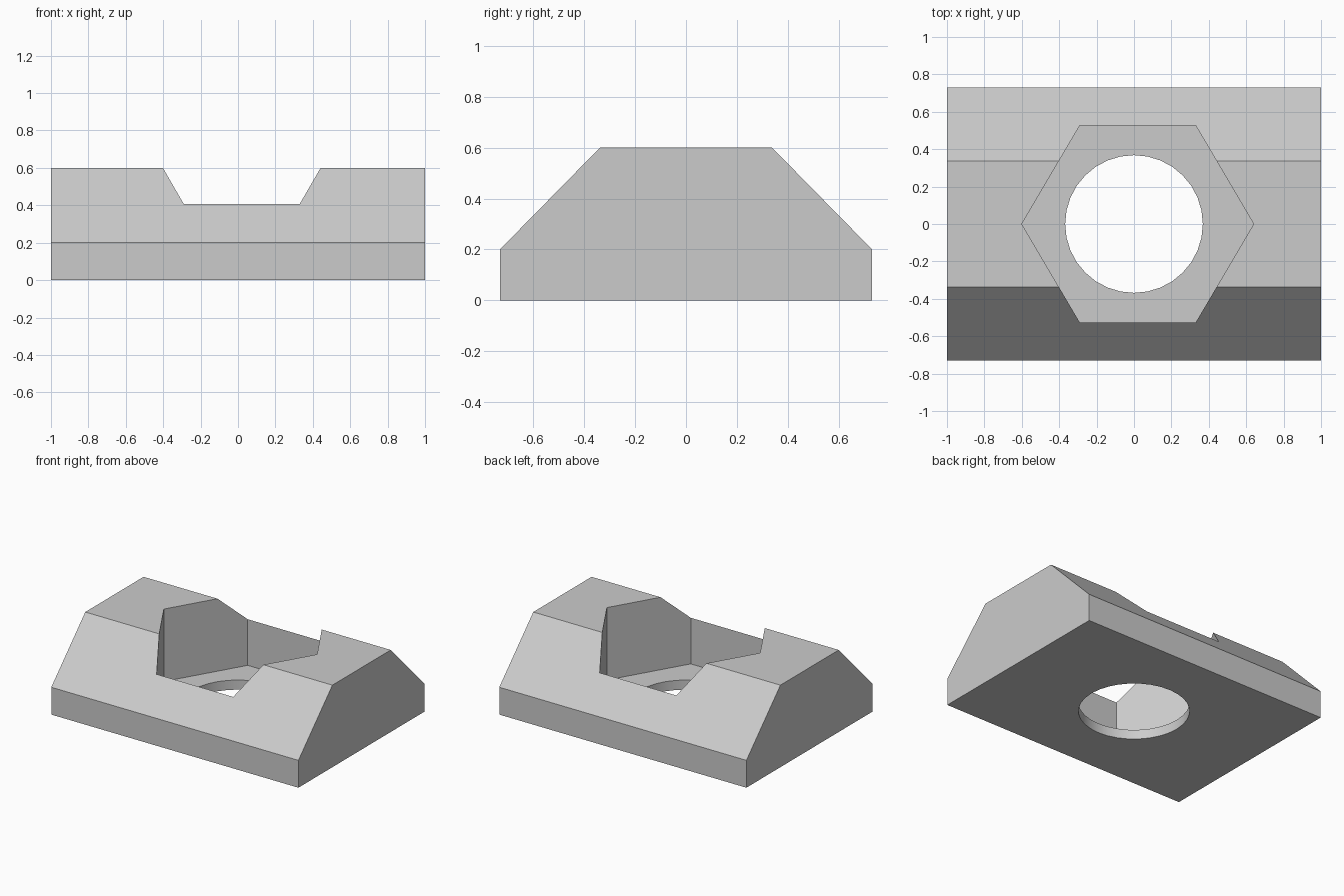
import bpy
import bmesh
from math import cos, sin, tau

cube = bpy.data.objects.get("Cube")
if cube:
    bpy.data.objects.remove(cube, do_unlink=True)

# Plain grey plastic
grey = bpy.data.materials.new("light grey")
grey.use_nodes = True
colour = (0.6, 0.6, 0.6, 1)
grey.diffuse_color = colour
grey.node_tree.nodes["Principled BSDF"].inputs["Base Color"].default_value = colour


def prism(name, outline, offset):
    """Extrude a closed outline of 3D points along an offset."""
    bm = bmesh.new()
    base = bm.faces.new([bm.verts.new(p) for p in outline])
    ext = bmesh.ops.extrude_face_region(bm, geom=[base])
    moved = [v for v in ext["geom"] if isinstance(v, bmesh.types.BMVert)]
    bmesh.ops.translate(bm, verts=moved, vec=offset)
    bmesh.ops.recalc_face_normals(bm, faces=bm.faces)
    mesh = bpy.data.meshes.new(name)
    bm.to_mesh(mesh)
    bm.free()
    mesh.materials.append(grey)
    obj = bpy.data.objects.new(name, mesh)
    bpy.context.collection.objects.link(obj)
    return obj


def ring(cx, rx, ry, z, sides):
    return [(cx + rx * cos(tau * i / sides), ry * sin(tau * i / sides), z)
            for i in range(sides)]


def cut(target, cutter):
    mod = target.modifiers.new(cutter.name, "BOOLEAN")
    mod.operation = "DIFFERENCE"
    mod.solver = "EXACT"
    mod.object = cutter
    bpy.context.view_layer.objects.active = target
    bpy.ops.object.modifier_apply(modifier=mod.name)
    bpy.data.objects.remove(cutter, do_unlink=True)


# Block with sloping front and back
half = [(0.73, 0), (0.73, 0.2), (0.337, 0.6)]
profile = half + [(-y, z) for y, z in reversed(half)]
block = prism("nut_block", [(-1, y, z) for y, z in profile], (2, 0, 0))

# Hexagonal pocket, slightly off centre, and the round hole through its floor
cut(block, prism("hex_pocket", ring(0.02, 0.62, 0.608, 0.07, 6), (0, 0, 1)))
cut(block, prism("bolt_hole", ring(0, 0.368, 0.368, -0.2, 32), (0, 0, 1)))

# Smooth hole wall, crisp edges elsewhere
bpy.ops.object.select_all(action="DESELECT")
block.select_set(True)
bpy.context.view_layer.objects.active = block
bpy.ops.object.shade_smooth_by_angle(angle=0.5)
